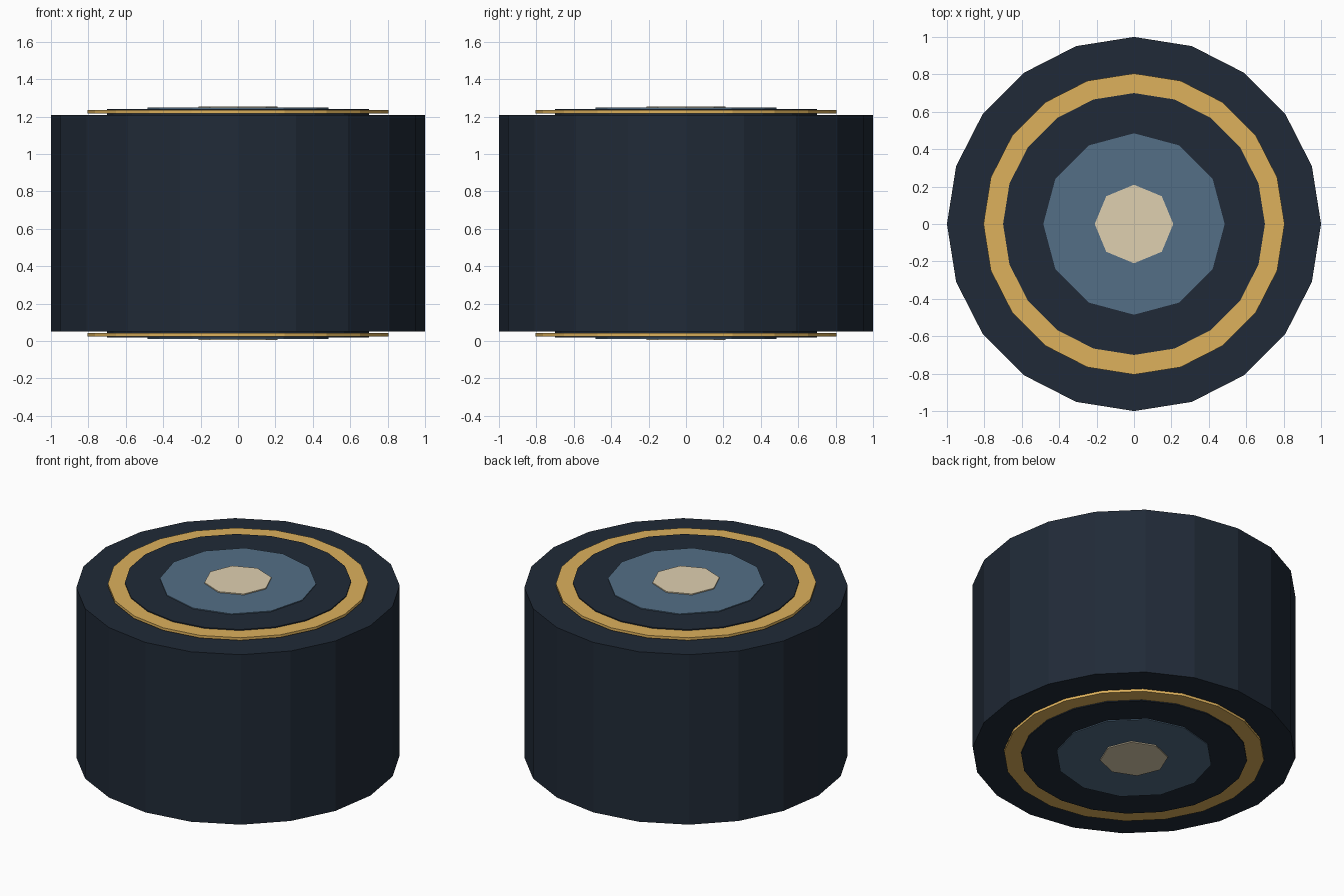
import bpy, bmesh
from math import cos, sin, pi

if "Cube" in bpy.data.objects:
    bpy.data.objects.remove(bpy.data.objects["Cube"])


def material(name, rgb):
    m = bpy.data.materials.new(name)
    m.diffuse_color = (*[(c / 255 / 12.92 if c < 11 else ((c / 255 + 0.055) / 1.055) ** 2.4) for c in rgb], 1)
    m.use_nodes = True
    m.node_tree.nodes["Principled BSDF"].inputs["Base Color"].default_value = m.diffuse_color
    return m


NAVY = material("navy", (32, 42, 55))
GOLD = material("gold", (221, 177, 92))
BLUE = material("blue", (83, 110, 134))
CREAM = material("cream", (223, 208, 176))
MID = 0.63  # height of the symmetry plane


def lathe(name, profile, sides, mat, closed=False):
    """Spin (radius, z) points into a faceted solid; open profiles get end caps."""
    bm = bmesh.new()
    rings = [[bm.verts.new((r * cos(2 * pi * i / sides), r * sin(2 * pi * i / sides), z))
              for i in range(sides)] for r, z in profile]
    pairs = list(zip(rings, rings[1:]))
    if closed:
        pairs.append((rings[-1], rings[0]))
    else:
        bm.faces.new(rings[0])
        bm.faces.new(rings[-1])
    for a, b in pairs:
        for i in range(sides):
            j = (i + 1) % sides
            bm.faces.new((a[i], a[j], b[j], b[i]))
    bmesh.ops.recalc_face_normals(bm, faces=bm.faces)
    me = bpy.data.meshes.new(name)
    bm.to_mesh(me)
    bm.free()
    me.materials.append(mat)
    ob = bpy.data.objects.new(name, me)
    bpy.context.collection.objects.link(ob)
    return ob


def disc(name, r, z0, z1, sides, mat):
    return lathe(name, [(r, z0), (r, z1)], sides, mat)


# Main drum
disc("drum_body", 1.0, 0.05, 1.21, 20, NAVY)

# Stacked end plates, mirrored on top and bottom
for side, s in (("top", 1), ("bottom", -1)):
    def h(d):
        return MID + s * d
    # thin gold ring floating just off the drum face
    lathe(side + "_gold_ring", [(0.805, h(0.587)), (0.805, h(0.605)),
                                (0.69, h(0.605)), (0.69, h(0.587))], 20, GOLD, True)
    disc(side + "_inner_plate", 0.70, h(0.58), h(0.612), 20, NAVY)
    disc(side + "_blue_plate", 0.485, h(0.612), h(0.618), 12, BLUE)
    disc(side + "_centre_cap", 0.21, h(0.618), h(0.625), 8, CREAM)
